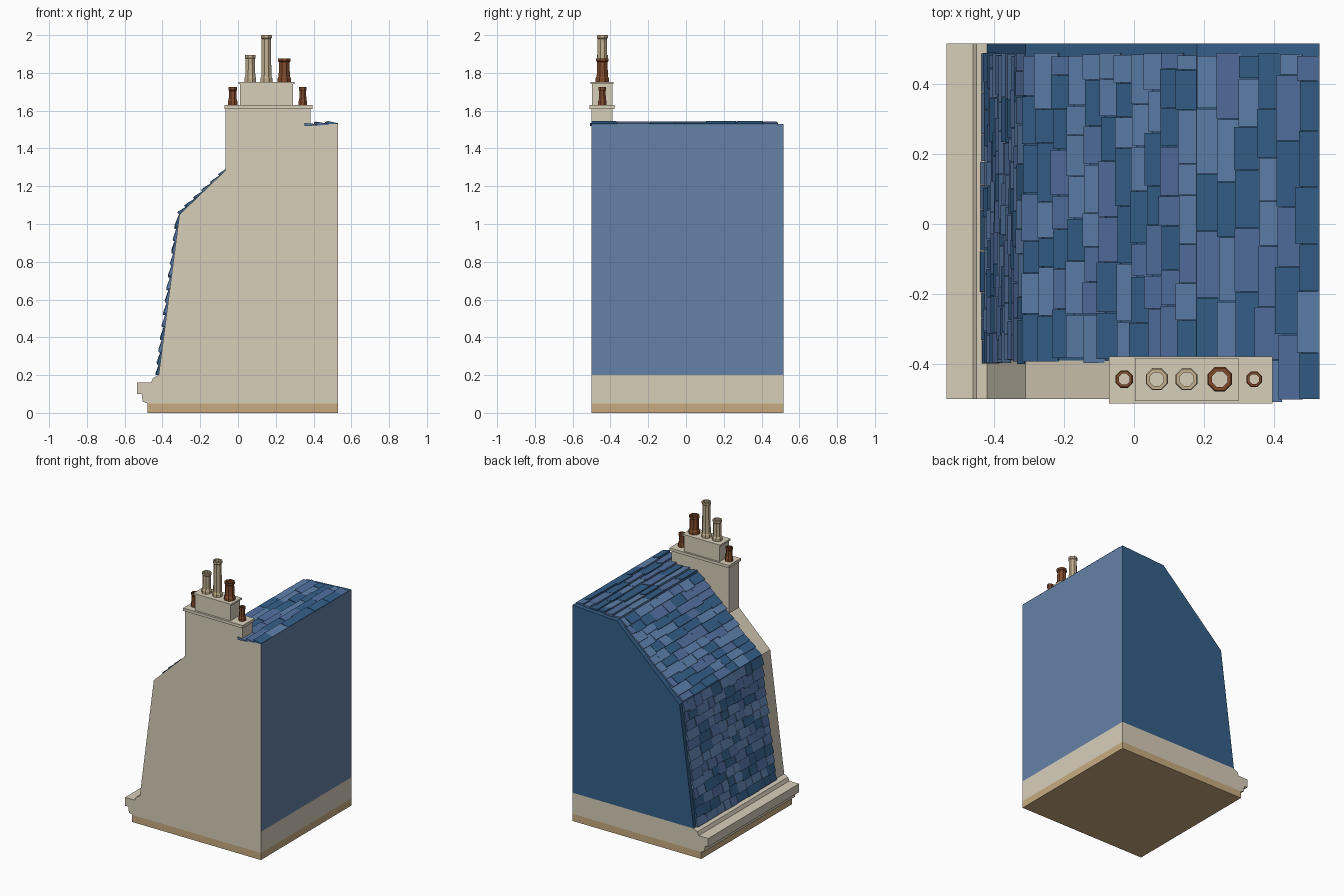
import bpy, bmesh, math, random
from mathutils import Vector

if "Cube" in bpy.data.objects:
    bpy.data.objects.remove(bpy.data.objects["Cube"])
random.seed(4)

def material(name, rgb):
    m = bpy.data.materials.new(name)
    m.diffuse_color = (*rgb, 1)
    m.use_nodes = True
    m.node_tree.nodes["Principled BSDF"].inputs["Base Color"].default_value = m.diffuse_color
    return m

STONE = material("stone", (0.69, 0.62, 0.49))
TAN = material("tan_stone", (0.58, 0.41, 0.22))
CLAY = material("clay", (0.22, 0.07, 0.025))
CREAM = material("cream_clay", (0.55, 0.44, 0.28))
SIDE = material("side_blue", (0.13, 0.22, 0.39))
DARK = material("slate_dark", (0.035, 0.115, 0.25))
MID = material("slate_mid", (0.085, 0.16, 0.35))
LIGHT = material("slate_light", (0.11, 0.215, 0.41))

def finish(name, bm, mats):
    bmesh.ops.recalc_face_normals(bm, faces=bm.faces[:])
    me = bpy.data.meshes.new(name)
    bm.to_mesh(me)
    bm.free()
    for m in mats:
        me.materials.append(m)
    ob = bpy.data.objects.new(name, me)
    bpy.context.collection.objects.link(ob)
    return ob

def extrude(name, pts, y0, y1, mats, pick=None):
    """Extrude an x-z profile along y; pick(face) chooses the material slot."""
    bm = bmesh.new()
    f = bm.faces.new([bm.verts.new((x, y0, z)) for x, z in pts])
    r = bmesh.ops.extrude_face_region(bm, geom=[f])
    bmesh.ops.translate(bm, vec=(0, y1 - y0, 0),
                        verts=[v for v in r["geom"] if isinstance(v, bmesh.types.BMVert)])
    bmesh.ops.recalc_face_normals(bm, faces=bm.faces[:])
    if pick:
        for f in bm.faces:
            f.material_index = pick(f)
    return finish(name, bm, mats)

def box(name, x0, x1, y0, y1, z0, z1, mat):
    return extrude(name, [(x0, z0), (x1, z0), (x1, z1), (x0, z1)], y0, y1, [mat])

Y0, Y1, YW = -0.5, 0.515, -0.39

# Base plinth and moulded cornice
box("plinth", -0.48, 0.53, Y0, Y1, 0, 0.05, TAN)
extrude("cornice", [(0.53, 0.05), (0.53, 0.2), (-0.42, 0.2), (-0.45, 0.185), (-0.46, 0.16),
                    (-0.535, 0.16), (-0.535, 0.1), (-0.51, 0.1), (-0.505, 0.06), (-0.48, 0.05)],
        Y0, Y1, [STONE])

# Roof body
KNEE, RIDGE, TOP = (-0.31, 1.05), (0.18, 1.51), (0.53, 1.53)
extrude("roof_body", [(0.53, 0.2), TOP, RIDGE, KNEE, (-0.42, 0.2)], YW, Y1, [DARK, SIDE],
        lambda f: 1 if f.normal.x > 0.9 else 0)

# Gable wall rising into the chimney stack
def wall_pick(f):
    if f.normal.x > 0.9 and f.calc_center_median().x > 0.5:
        return 1
    return 2 if f.normal.z > 0.9 and f.calc_center_median().x > 0.4 else 0
extrude("gable_wall", [(0.53, 0.2), TOP, (0.385, 1.525), (0.385, 1.61), (-0.065, 1.61),
                       (-0.065, 1.285), KNEE, (-0.42, 0.2)], Y0, YW, [STONE, SIDE, DARK], wall_pick)
box("chimney_cap", -0.072, 0.395, -0.512, -0.378, 1.61, 1.63, STONE)
box("upper_stack", 0.01, 0.29, -0.498, -0.39, 1.63, 1.74, STONE)
box("upper_cap", 0.003, 0.298, -0.505, -0.383, 1.74, 1.752, STONE)

# Hollow octagonal chimney pots
def pot(name, x, r, z0, z1, mat):
    prof = [(r, z0), (r, z0 + 0.02), (r * 0.85, z0 + 0.03), (r * 0.78, z1 - 0.02),
            (r * 0.92, z1 - 0.015), (r * 0.92, z1), (r * 0.62, z1), (r * 0.62, z0 + 0.03)]
    bm = bmesh.new()
    rings = [[bm.verts.new((x + q * math.cos(math.pi * (k + 0.5) / 4),
                            -0.443 + q * math.sin(math.pi * (k + 0.5) / 4), z))
              for k in range(8)] for q, z in prof]
    for a, b in zip(rings, rings[1:]):
        for k in range(8):
            j = (k + 1) % 8
            bm.faces.new((a[k], a[j], b[j], b[k]))
    bm.faces.new(rings[0])
    bm.faces.new(rings[-1]).material_index = 1
    finish(name, bm, [mat, STONE])

for i, p in enumerate([(-0.028, 0.027, 1.63, 1.725, CLAY), (0.065, 0.034, 1.752, 1.895, CREAM),
                       (0.15, 0.034, 1.752, 2.0, CREAM), (0.245, 0.038, 1.752, 1.877, CLAY),
                       (0.343, 0.024, 1.63, 1.725, CLAY)]):
    pot(f"chimney_pot_{i + 1}", *p)

# Slates: staggered rows of thin tilted plates on each slope
def slates(name, a, b, rows, lift, wmin, wmax, low_y):
    bm = bmesh.new()
    a, b = Vector((a[0], 0, a[1])), Vector((b[0], 0, b[1]))
    d = (b - a).normalized()
    n = Vector((-d.z, 0, d.x))
    step = (b - a).length / rows
    for i in range(rows):
        s = i * step
        y = low_y(a.x + d.x * (s + step / 2)) + random.uniform(-0.012, 0.004)
        end = 0.487
        while y < end - 0.01:
            w = random.uniform(wmin, wmax)
            y2 = end + random.uniform(-0.008, 0.004) if y + w > end - 0.04 else y + w
            s0 = max(0, s + random.uniform(-0.012, 0.006))
            s1 = min(s + step * 1.15, rows * step)
            h = lift * random.uniform(0.75, 1.1)
            sec = [a + d * s0 - n * 0.002, a + d * s0 + n * h,
                   a + d * s1 + n * 0.003, a + d * s1 - n * 0.002]
            v = [[bm.verts.new((p.x, yy, p.z)) for p in sec] for yy in (y, y2 - 0.002)]
            fs = [bm.faces.new(v[0]), bm.faces.new(v[1][::-1])]
            fs += [bm.faces.new((v[0][k], v[1][k], v[1][(k + 1) % 4], v[0][(k + 1) % 4]))
                   for k in range(4)]
            c = random.randrange(3)
            for f in fs:
                f.material_index = c
            y = y2
    finish(name, bm, [DARK, MID, LIGHT])

slates("lower_slates", (-0.42, 0.2), KNEE, 13, 0.018, 0.06, 0.13, lambda x: -0.39)
slates("middle_slates", KNEE, RIDGE, 11, 0.016, 0.08, 0.17, lambda x: -0.385)
slates("top_slates", RIDGE, TOP, 6, 0.018, 0.12, 0.2, lambda x: -0.385 if x < 0.38 else -0.5)
